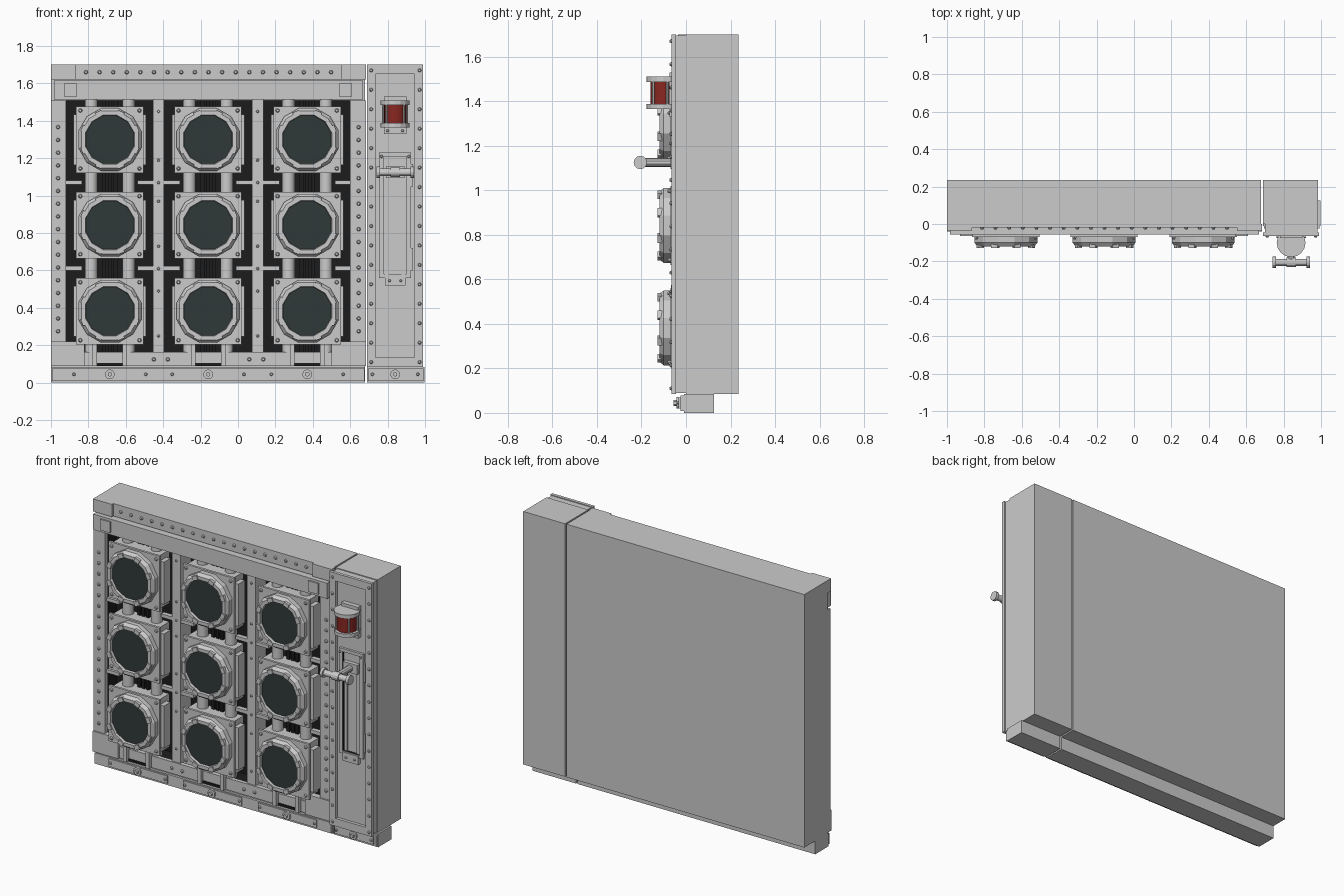
import bpy, bmesh, math
from mathutils import Matrix, Vector

if "Cube" in bpy.data.objects:
    bpy.data.objects.remove(bpy.data.objects["Cube"])


def material(name, col):
    m = bpy.data.materials.new(name)
    m.diffuse_color = (*col, 1)
    m.use_nodes = True
    m.node_tree.nodes["Principled BSDF"].inputs["Base Color"].default_value = m.diffuse_color
    return m


DARK = material("dark_interior", (0.012, 0.012, 0.012))
GLASS = material("dark_glass", (0.03, 0.04, 0.04))
RED = material("red_lens", (0.25, 0.02, 0.015))


def finish(bm, name, mats=(), smooth=False):
    bmesh.ops.recalc_face_normals(bm, faces=bm.faces)
    me = bpy.data.meshes.new(name)
    bm.to_mesh(me)
    bm.free()
    for m in mats:
        me.materials.append(m)
    ob = bpy.data.objects.new(name, me)
    bpy.context.collection.objects.link(ob)
    if smooth:
        for p in me.polygons:
            p.use_smooth = len(p.vertices) == 4
    return ob


def add_box(bm, x0, x1, y0, y1, z0, z1):
    mat = Matrix.Translation(((x0 + x1) / 2, (y0 + y1) / 2, (z0 + z1) / 2)) @ Matrix.Diagonal((x1 - x0, y1 - y0, z1 - z0, 1))
    bmesh.ops.create_cube(bm, size=1, matrix=mat)


def boxes(name, dims, mat=None):
    bm = bmesh.new()
    for d in dims:
        add_box(bm, *d)
    return finish(bm, name, [mat] if mat else [])


def tray(name, x, y, z, hx, hz, depth, dark=None):
    """Box with a rectangular recess in its front; a full-depth recess goes right through."""
    bm = bmesh.new()
    ring = lambda a, b, yy: [bm.verts.new((p, yy, q)) for p, q in
                             ((a[0], b[0]), (a[1], b[0]), (a[1], b[1]), (a[0], b[1]))]
    through = depth >= y[1] - y[0]
    of, ob = ring(x, z, y[0]), ring(x, z, y[1])
    hf, hb = ring(hx, hz, y[0]), ring(hx, hz, y[0] + depth)
    pairs = [(ob, of), (of, hf), (hf, hb)] + ([(hb, ob)] if through else [])
    for a, b in pairs:
        for i in range(4):
            j = (i + 1) % 4
            f = bm.faces.new((a[i], a[j], b[j], b[i]))
            f.material_index = 1 if dark and a is hf else 0
    if not through:
        bm.faces.new(ob)
        bm.faces.new(hb).material_index = 1 if dark else 0
    grey = material("grey", (0.8, 0.8, 0.8)) if dark else None
    return finish(bm, name, [grey, dark] if dark else [])


def rods(name, ends, r, n=12, mat=None, r2=None, smooth=False):
    """Cylinders or cones between pairs of points."""
    bm = bmesh.new()
    for a, b in ends:
        a, b = Vector(a), Vector(b)
        d = b - a
        m = Matrix.Translation((a + b) / 2) @ d.to_track_quat('Z', 'Y').to_matrix().to_4x4()
        bmesh.ops.create_cone(bm, cap_ends=True, segments=n, radius1=r, radius2=r if r2 is None else r2,
                              depth=d.length, matrix=m)
    return finish(bm, name, [mat] if mat else [], smooth)


def bolts(name, pts, y, r=0.011, h=0.01):
    return rods(name, [((x, y, z), (x, y - h, z)) for x, z in pts], r, 8, r2=r * 0.6)


def lathe(name, cx, cz, profile, n, mat=None):
    """Closed (radius, y) profile turned around the front-back axis."""
    bm = bmesh.new()
    rows = []
    for i in range(n):
        a = 2 * math.pi * (i + 0.5) / n
        rows.append([bm.verts.new((cx + r * math.cos(a), y, cz + r * math.sin(a))) for r, y in profile])
    k = len(profile)
    for i in range(n):
        p, q = rows[i], rows[(i + 1) % n]
        for j in range(k):
            bm.faces.new((p[j], q[j], q[(j + 1) % k], p[(j + 1) % k]))
    return finish(bm, name, [mat] if mat else [])


COLS, ROWS = (-0.685, -0.16, 0.37), (1.30, 0.842, 0.382)

# Main cabinet and frame
tray("cabinet", (-1, 0.68), (0, 0.235), (0.085, 1.70), (-0.92, 0.60), (0.16, 1.51), 0.09, DARK)
boxes("side_frame", [(-1, -0.92, -0.03, 0, 0.22, 1.51), (0.60, 0.685, -0.03, 0, 0.22, 1.51)])
boxes("top_frame", [(-1, 0.685, -0.02, 0, 1.62, 1.70), (-1, -0.866, -0.035, -0.02, 1.62, 1.70),
                    (0.55, 0.685, -0.035, -0.02, 1.62, 1.70)])
boxes("top_beam", [(-0.985, 0.668, -0.055, 0, 1.515, 1.615)])
boxes("beam_pads", [(-0.93, -0.86, -0.064, -0.055, 1.53, 1.60), (0.54, 0.61, -0.064, -0.055, 1.53, 1.60)])
boxes("bottom_frame", [(-0.82, 0.50, -0.025, 0, 0.09, 0.165)])
boxes("corner_plates", [(-1, -0.82, -0.04, 0, 0.09, 0.22), (0.50, 0.685, -0.04, 0, 0.09, 0.22)])
bolts("top_bolts", [(-0.813 + i * 0.0728, 1.66) for i in range(19)], -0.02)
bolts("side_bolts", [(x, 0.275 + i * 0.0682) for x in (-0.962, 0.645) for i in range(17)], -0.03)
bolts("bottom_bolts", [(x, 0.125) for x in (-0.45, -0.375, 0.06, 0.135)], -0.025)

# Base with its front plates
boxes("base", [(-1, 0.68, -0.01, 0.125, 0, 0.085), (0.69, 0.997, -0.01, 0.125, 0, 0.085)])
boxes("base_trim", [(-0.995, 0.675, -0.025, -0.01, 0.008, 0.077), (0.695, 0.992, -0.025, -0.01, 0.008, 0.077)])
plates = [(c, 0.207) for c in COLS] + [(0.84, 0.137)]
boxes("base_plates", [(c - w, c + w, -0.033, -0.025, 0.02, 0.07) for c, w in plates])
bolts("base_plate_bolts", [(c + s * (w - 0.015), 0.045) for c, w in plates for s in (-1, 1)], -0.033, 0.009, 0.008)
rods("base_plugs", [((c, -0.033, 0.045), (c, -0.043, 0.045)) for c, w in plates], 0.026, 12)
rods("base_plug_tips", [((c, -0.043, 0.045), (c, -0.056, 0.045)) for c, w in plates], 0.013, 6)

# Dividers, shelf stubs and tubes inside the recess
DIV = (-0.425, 0.105)
boxes("dividers", [(x - 0.03, x + 0.03, -0.015, 0.09, 0.16, 1.515) for x in DIV])
bolts("divider_bolts", [(x, z) for x in DIV for z in (0.25, 0.49, 0.61, 0.73, 0.97, 1.07, 1.19, 1.45)], -0.015, 0.008, 0.008)
boxes("shelf_stubs", [(c + s * 0.192 - 0.043, c + s * 0.192 + 0.043, -0.01, 0.02, z - 0.011, z + 0.011)
                      for c in COLS for s in (-1, 1) for z in (0.612, 1.07)])
rods("tubes", [((c + s * 0.1, 0.015, 0.16), (c + s * 0.1, 0.015, 1.515)) for c in COLS for s in (-1, 1)], 0.034, 16, smooth=True)
boxes("dark_ribs", [(c + k * 0.03 - 0.01, c + k * 0.03 + 0.01, 0.02, 0.09, 0.16, 1.51)
                    for c in COLS for k in (-1, 0, 1)], DARK)
boxes("lower_brackets", [(c + s * 0.08 - 0.012, c + s * 0.08 + 0.012, -0.05, 0, 0.09, 0.22) for c in COLS for s in (-1, 1)])
boxes("lower_vents", [(c - 0.068, c + 0.068, -0.03, -0.02, 0.09, 0.105) for c in COLS], DARK)

# Nine lamp modules
for c in COLS:
    for z in ROWS:
        boxes("module_body", [(c - 0.165, c + 0.165, -0.055, 0.05, z - 0.17, z + 0.17),
                              (c - 0.194, c + 0.194, -0.045, 0.02, z - 0.135, z + 0.135)])
        boxes("module_plate", [(c - 0.18, c + 0.18, -0.07, -0.055, z - 0.178, z + 0.178)])
        bolts("module_bolts", [(c + i * 0.158, z + j * 0.155) for i in (-1, 1) for j in (-1, 1)], -0.07, 0.011, 0.012)
        lathe("lamp_ring", c, z, [(0.174, -0.07), (0.174, -0.10), (0.158, -0.12), (0.136, -0.12),
                                  (0.133, -0.105), (0.133, -0.07)], 12)
        rods("lamp_glass", [((c, -0.07, z), (c, -0.105, z))], 0.1335, 24, GLASS)
        bm = bmesh.new()
        for k in range(8):
            add_box(bm, 0.135, 0.162, -0.127, -0.108, -0.018, 0.018)
            bmesh.ops.rotate(bm, verts=bm.verts[:], cent=(0, 0, 0), matrix=Matrix.Rotation(math.pi / 4, 3, 'Y'))
        bmesh.ops.rotate(bm, verts=bm.verts[:], cent=(0, 0, 0), matrix=Matrix.Rotation(math.pi / 8, 3, 'Y'))
        bmesh.ops.translate(bm, verts=bm.verts[:], vec=(c, 0, z))
        finish(bm, "lamp_clamps")

# Control column
boxes("column_body", [(0.69, 0.985, 0, 0.235, 0.085, 1.70)])
tray("column_neck", (0.70, 0.98), (-0.045, 0), (0.09, 1.695), (0.735, 0.945), (0.135, 1.65), 0.045)
tray("column_frame", (0.69, 0.99), (-0.065, -0.045), (0.085, 1.70), (0.735, 0.945), (0.135, 1.65), 0.02)
bolts("column_bolts", [(x, 0.11 + i * 0.104) for x in (0.712, 0.971) for i in range(16)], -0.065, 0.01, 0.008)
boxes("column_panel", [(0.775, 0.905, -0.035, 0, 0.135, 0.50), (0.775, 0.905, -0.035, 0, 1.23, 1.65)])

# Lever slot
tray("lever_slot", (0.755, 0.925), (-0.06, 0), (0.56, 1.23), (0.78, 0.90), (0.58, 1.21), 0.055, DARK)
boxes("slot_rails", [(x - 0.01, x + 0.01, -0.052, -0.005, 0.58, 1.13) for x in (0.797, 0.883)])
boxes("slot_slide", [(0.815, 0.865, -0.035, -0.005, 0.59, 1.18), (0.795, 0.885, -0.045, -0.005, 1.175, 1.19)])
boxes("slot_tab", [(0.785, 0.895, -0.068, -0.035, 0.52, 0.575)])
bolts("slot_bolts", [(0.81, 0.545), (0.87, 0.545), (0.767, 1.21), (0.913, 1.21)], -0.066, 0.008, 0.01)
boxes("slot_clips", [(0.925, 0.935, -0.055, 0, 0.60, 0.72), (0.925, 0.935, -0.055, 0, 1.05, 1.17)])

# Lever
boxes("lever_carriage", [(0.79, 0.89, -0.07, -0.01, 1.095, 1.155)])
rods("lever_arm", [((0.84, -0.05, 1.125), (0.84, -0.2, 1.125))], 0.02, 10)
rods("lever_grip", [((0.745, -0.205, 1.125), (0.935, -0.205, 1.125))], 0.019, 12)
rods("lever_ends", [((x - 0.009, -0.205, 1.125), (x + 0.009, -0.205, 1.125)) for x in (0.749, 0.931)], 0.03, 12)
rods("lever_collar", [((0.815, -0.205, 1.125), (0.865, -0.205, 1.125))], 0.026, 12)

# Warning beacon
BY = -0.1
boxes("beacon_mount", [(0.78, 0.90, -0.075, -0.03, 1.33, 1.53)])
rods("beacon_lens", [((0.84, BY, 1.385), (0.84, BY, 1.49))], 0.06, 16, RED, smooth=True)
rods("beacon_caps", [((0.84, BY, a), (0.84, BY, b)) for a, b in ((1.365, 1.388), (1.486, 1.51))], 0.077, 16)
rods("beacon_cage", [((0.84 + 0.066 * math.cos(a), BY + 0.066 * math.sin(a), 1.385),
                      (0.84 + 0.066 * math.cos(a), BY + 0.066 * math.sin(a), 1.49))
                     for a in [math.radians(t) for t in (15, 165, 225, 315)]], 0.006, 6)
bolts("beacon_bolts", [(0.80, 1.347), (0.88, 1.347)], -0.075, 0.008, 0.008)
